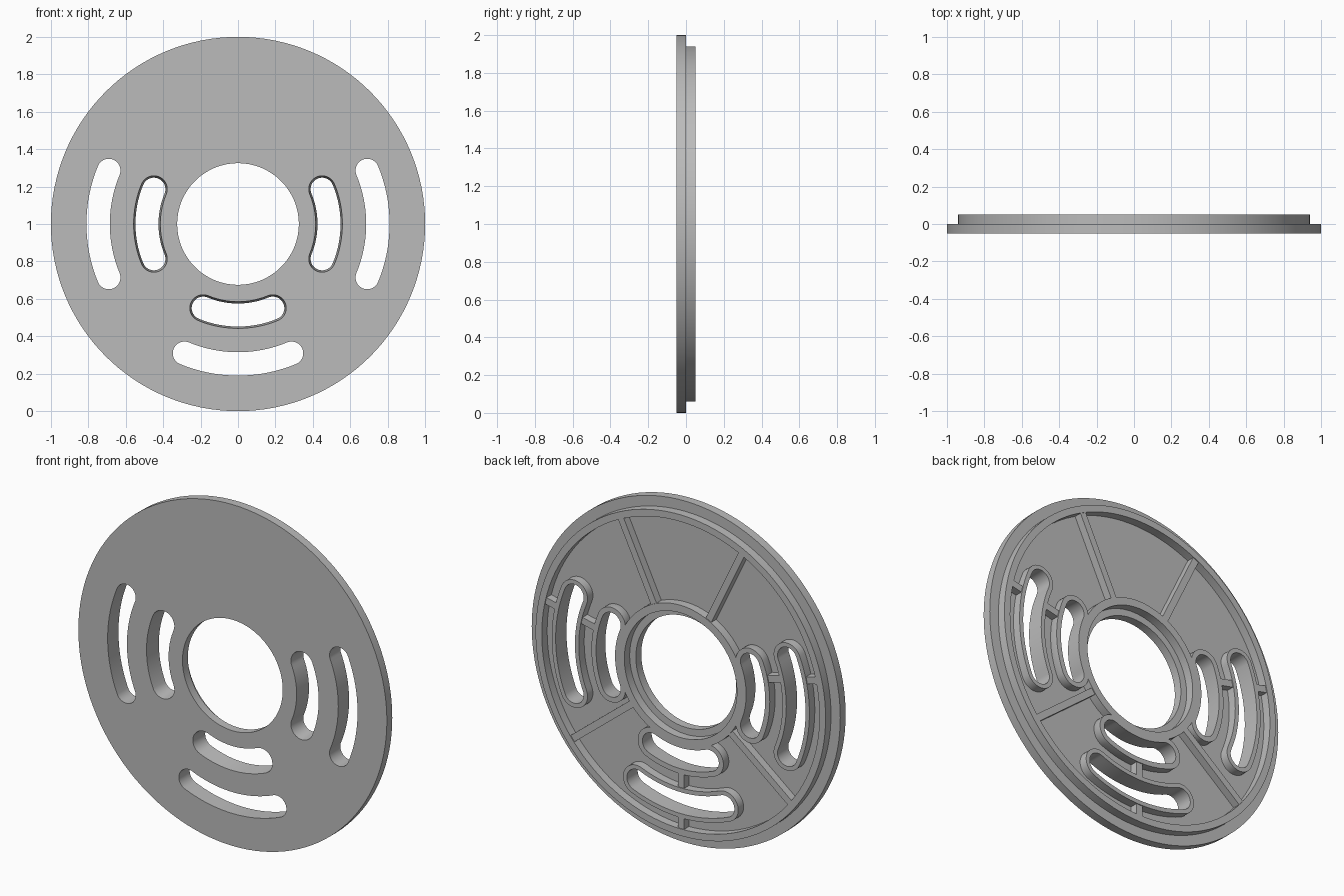
import bpy, bmesh
from math import sin, cos, pi, radians
from mathutils import Matrix

cube = bpy.data.objects.get("Cube")
if cube:
    bpy.data.objects.remove(cube, do_unlink=True)

grey = bpy.data.materials.new("plain grey")
grey.use_nodes = True
colour = (0.5, 0.5, 0.5, 1)
grey.diffuse_color = colour
grey.node_tree.nodes["Principled BSDF"].inputs["Base Color"].default_value = colour

FRONT, MID, BACK = -0.05, 0.0, 0.05
HALF_SLOT = radians(22.5)
SLOT_ANGLES = {"left": 0, "right": pi, "lower": -pi / 2}


def circle(radius, n=128):
    return [(radius * cos(2 * pi * i / n), radius * sin(2 * pi * i / n)) for i in range(n)]


def slot(r_in, r_out, middle, grow=0.0, n=20):
    """Outline of a curved slot with round ends, offset outward by grow."""
    mid, cap = (r_in + r_out) / 2, (r_out - r_in) / 2 + grow
    pts = []
    for side, radius in ((1, mid + cap), (-1, mid - cap)):
        for i in range(n):
            a = middle + side * HALF_SLOT * (2 * i / n - 1)
            pts.append((radius * cos(a), radius * sin(a)))
        end = middle + side * HALF_SLOT
        start = end if side == 1 else end + pi
        for i in range(n):
            a = start + pi * i / n
            pts.append((mid * cos(end) + cap * cos(a), mid * sin(end) + cap * sin(a)))
    return pts


def finish(obj):
    obj.data.materials.clear()
    obj.data.materials.append(grey)
    bpy.ops.object.select_all(action="DESELECT")
    obj.select_set(True)
    bpy.context.view_layer.objects.active = obj
    bpy.ops.object.shade_smooth_by_angle(angle=radians(30))


def add_mesh(name, bm):
    bmesh.ops.recalc_face_normals(bm, faces=bm.faces)
    mesh = bpy.data.meshes.new(name)
    bm.to_mesh(mesh)
    bm.free()
    obj = bpy.data.objects.new(name, mesh)
    bpy.context.collection.objects.link(obj)
    finish(obj)


def ring(name, sections):
    """Closed band lofted through (outline, depth) loops, last joined to first."""
    bm = bmesh.new()
    loops = [[bm.verts.new((x, y, z + 1)) for x, z in pts] for pts, y in sections]
    for k, a in enumerate(loops):
        b = loops[(k + 1) % len(loops)]
        for i in range(len(a)):
            j = (i + 1) % len(a)
            bm.faces.new((a[i], a[j], b[j], b[i]))
    add_mesh(name, bm)


def rib(name, angle, r0, r1, width=0.04, height=0.045):
    bm = bmesh.new()
    depth = height + 0.01
    bmesh.ops.create_cube(bm, size=1, matrix=(
        Matrix.Translation((0, 0, 1)) @ Matrix.Rotation(-angle, 4, "Y")
        @ Matrix.Translation(((r0 + r1) / 2, height - depth / 2, 0))
        @ Matrix.Diagonal((r1 - r0, depth, width, 1))))
    add_mesh(name, bm)


# Face plate: filled outline with centre hole and six slots
INNER, OUTER = (0.415, 0.558), (0.685, 0.81)
outlines = [circle(1.0), circle(0.325)]
for a in SLOT_ANGLES.values():
    outlines += [slot(*INNER, a), slot(*OUTER, a)]
curve = bpy.data.curves.new("face_plate", "CURVE")
curve.dimensions = "2D"
curve.fill_mode = "BOTH"
curve.extrude = (MID - FRONT) / 2
for pts in outlines:
    spline = curve.splines.new("POLY")
    spline.points.add(len(pts) - 1)
    for p, (x, y) in zip(spline.points, pts):
        p.co = (x, y, 0, 1)
    spline.use_cyclic_u = True
plate = bpy.data.objects.new("face_plate", curve)
bpy.context.collection.objects.link(plate)
bpy.context.view_layer.objects.active = plate
plate.select_set(True)
bpy.ops.object.convert(target="MESH")
plate = bpy.context.view_layer.objects.active
bm = bmesh.new()
bm.from_mesh(plate.data)
bmesh.ops.remove_doubles(bm, verts=bm.verts, dist=0.0001)
bm.transform(Matrix.Translation((0, (FRONT + MID) / 2, 1)) @ Matrix.Rotation(pi / 2, 4, "X"))
bmesh.ops.recalc_face_normals(bm, faces=bm.faces)
bm.to_mesh(plate.data)
bm.free()
finish(plate)

# Raised rim and hub collar on the back
for name, r_in, r_out in (("rim", 0.9, 0.94), ("hub_collar", 0.365, 0.41)):
    ring(name, [(circle(r_out), MID), (circle(r_out), BACK),
                (circle(r_in), BACK), (circle(r_in), MID)])

# Slot collars; the inner ones taper towards the back
for side, a in SLOT_ANGLES.items():
    ring(side + "_inner_slot_collar", [
        (slot(*INNER, a, 0.02), MID), (slot(*INNER, a, 0.02), BACK),
        (slot(*INNER, a, -0.01), BACK), (slot(*INNER, a), FRONT)])
    ring(side + "_outer_slot_collar", [
        (slot(*OUTER, a, 0.025), MID), (slot(*OUTER, a, 0.025), BACK),
        (slot(*OUTER, a), BACK), (slot(*OUTER, a), MID)])

# Seven evenly spaced ribs, interrupted where they meet slots
for k in range(7):
    angle = -pi / 2 + 2 * pi * k / 7
    crosses = any(cos(angle - a) > cos(HALF_SLOT) for a in SLOT_ANGLES.values())
    spans = ((0.57, 0.67), (0.825, 0.91)) if crosses else ((0.4, 0.91),)
    for n, (r0, r1) in enumerate(spans):
        rib(f"rib_{k + 1}_{n + 1}", angle, r0, r1)
